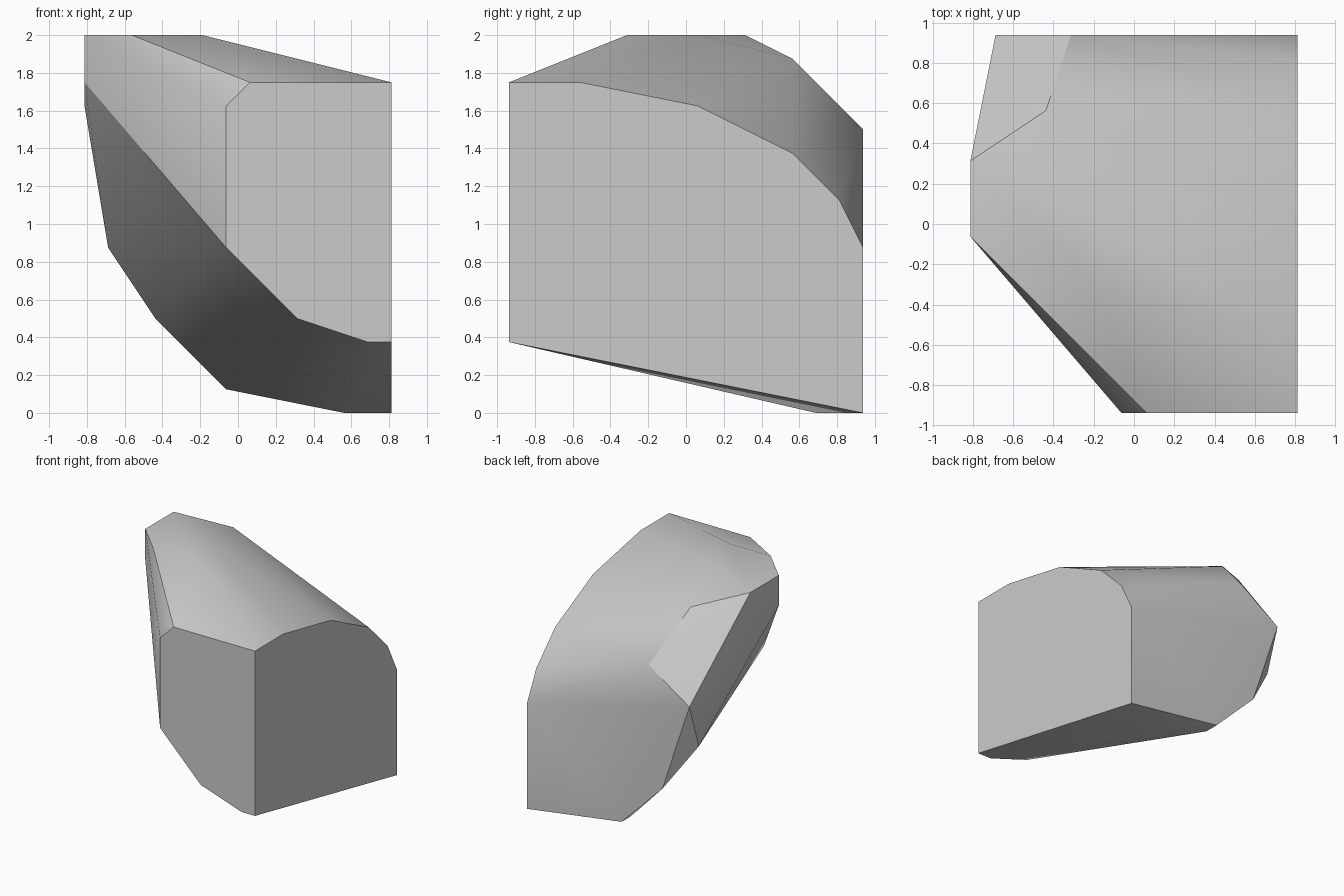
import bpy
import bmesh
import math
from mathutils import Vector

# Remove the default object
default_object = bpy.data.objects.get("Cube")
if default_object:
    bpy.data.objects.remove(default_object, do_unlink=True)

# All positions are counted in sixteenths of a unit
UNIT = 1 / 16
FRONT, BACK, SIDE, TOP = -15, 15, 13, 32

# Flat outlines of the cut stone
front_profile = [(1, 28), (13, 28), (13, 6), (11, 6), (5, 8), (-1, 14), (-1, 26)]
side_profile = [(-15, 28), (-9, 28), (1, 26), (9, 22), (13, 18), (15, 14), (15, 0), (-15, 6)]
back_profile = [(13, 14), (13, 0), (-1, 2), (-7, 8), (-11, 20), (-5, 24)]
top_profile = [(-13, 5), (-13, -1), (-9, -5), (-3, -5), (-5, 1)]

# Single corners between the flat outlines
loose_corners = [(-13, -1, 28), (-13, 3, 26), (-11, 13, 14),
                 (-7, 9, 30), (9, 11, 0), (-1, 13, 2)]


def make_material(name, color):
    """One flat colour for viewport and render."""
    material = bpy.data.materials.new(name)
    material.use_nodes = True
    material.diffuse_color = color
    shader = material.node_tree.nodes["Principled BSDF"]
    shader.inputs["Base Color"].default_value = color
    return material


def make_hull(name, corners, material):
    """Wrap the corners in a convex stone with merged flat faces."""
    bm = bmesh.new()
    for corner in set(corners):
        bm.verts.new(Vector(corner) * UNIT)
    hull = bmesh.ops.convex_hull(bm, input=bm.verts)
    unused = {v for v in hull["geom_interior"] + hull["geom_unused"]
              if isinstance(v, bmesh.types.BMVert)}
    bmesh.ops.delete(bm, geom=list(unused), context="VERTS")
    bmesh.ops.dissolve_limit(bm, angle_limit=math.radians(1),
                             verts=bm.verts, edges=bm.edges)
    bmesh.ops.recalc_face_normals(bm, faces=bm.faces)
    mesh = bpy.data.meshes.new(name)
    bm.to_mesh(mesh)
    bm.free()
    mesh.materials.append(material)
    stone = bpy.data.objects.new(name, mesh)
    bpy.context.collection.objects.link(stone)
    return stone


# Stone block
corners = [(x, FRONT, z) for x, z in front_profile]
corners += [(SIDE, y, z) for y, z in side_profile]
corners += [(x, BACK, z) for x, z in back_profile]
corners += [(x, y, TOP) for x, y in top_profile]
corners += loose_corners
grey = make_material("stone_grey", (0.6, 0.6, 0.6, 1))
stone = make_hull("stone_block", corners, grey)

# Soft shading with crisp main edges
bpy.ops.object.select_all(action="DESELECT")
stone.select_set(True)
bpy.context.view_layer.objects.active = stone
bpy.ops.object.shade_smooth_by_angle(angle=math.radians(30))
